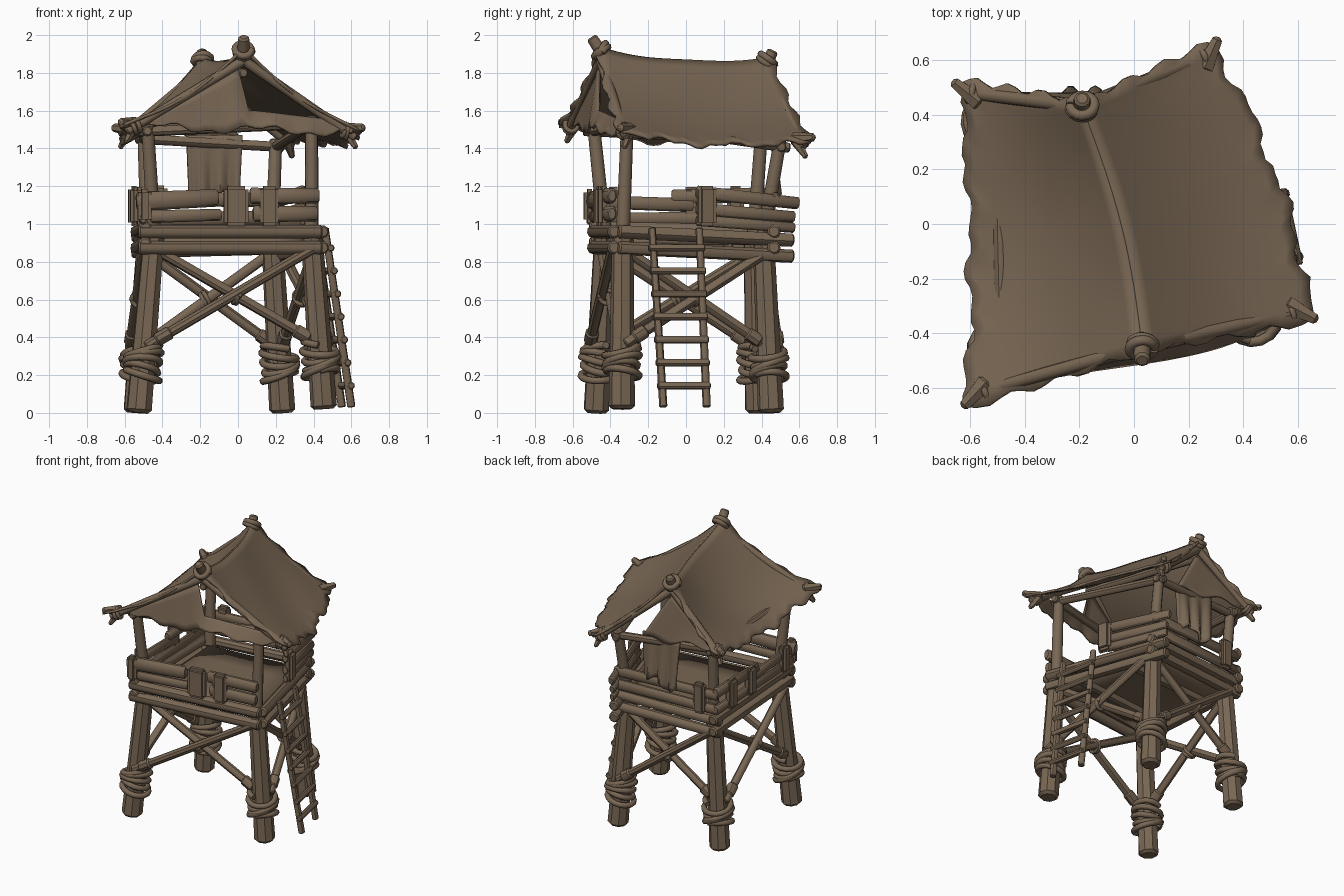
import bpy, bmesh, math, random
from mathutils import Vector, Matrix

random.seed(4)
V = Vector
if "Cube" in bpy.data.objects:
    bpy.data.objects.remove(bpy.data.objects["Cube"])

wood = bpy.data.materials.new("weathered_brown")
wood.use_nodes = True
COLOUR = (0.19, 0.135, 0.088, 1)
wood.diffuse_color = COLOUR
wood.node_tree.nodes["Principled BSDF"].inputs["Base Color"].default_value = COLOUR


def finish(name, bm, angle=40):
    bmesh.ops.recalc_face_normals(bm, faces=bm.faces)
    mesh = bpy.data.meshes.new(name)
    bm.to_mesh(mesh)
    bm.free()
    mesh.materials.append(wood)
    mesh.shade_smooth()
    mesh.set_sharp_from_angle(angle=math.radians(angle))
    ob = bpy.data.objects.new(name, mesh)
    bpy.context.collection.objects.link(ob)
    return ob


def pole(name, a, b, r, r2=None, sides=9, flat=1.0):
    """Log from a to b with chamfered ends; flat below 1 makes it plank-like."""
    a, b = V(a), V(b)
    d = b - a
    bm = bmesh.new()
    bmesh.ops.create_cone(bm, cap_ends=True, segments=sides, radius1=r,
                          radius2=r2 or r, depth=d.length)
    rims = [e for e in bm.edges if abs(e.verts[0].co.z - e.verts[1].co.z) < 1e-5]
    bmesh.ops.bevel(bm, geom=rims, offset=r * 0.25, segments=1, affect='EDGES')
    z = d.normalized()
    side = z.cross(V((0, 0, 1)))
    side = side.normalized() if side.length > 0.01 else V((1, 0, 0))
    turn = Matrix((side * flat, z.cross(side), z)).transposed().to_4x4()
    bm.transform(Matrix.Translation((a + b) / 2) @ turn)
    finish(name, bm)


def coil(name, centre, radius, thick, turns, height, axis=(0, 0, 1), tilt=0.03):
    """Loosely wound rope."""
    steps = 16
    frame = V(axis).to_track_quat('Z', 'Y')
    data = bpy.data.curves.new(name, 'CURVE')
    data.dimensions = '3D'
    data.bevel_depth, data.bevel_resolution = thick, 2
    data.use_fill_caps = True
    line = data.splines.new('POLY')
    line.points.add(turns * steps)
    for i, p in enumerate(line.points):
        ang = math.tau * i / steps
        rad = radius * (1 + 0.07 * math.sin(ang * 0.63 + turns))
        h = height * (i / (turns * steps) - 0.5) + tilt * math.sin(ang * 0.87 + 1)
        q = V(centre) + frame @ V((rad * math.cos(ang), rad * math.sin(ang), h))
        p.co = (*q, 1)
    data.materials.append(wood)
    curve = bpy.data.objects.new(name + "_path", data)
    bpy.context.collection.objects.link(curve)
    bpy.context.view_layer.update()
    mesh = bpy.data.meshes.new_from_object(
        curve.evaluated_get(bpy.context.evaluated_depsgraph_get()))
    bpy.data.objects.remove(curve)
    mesh.shade_smooth()
    bpy.context.collection.objects.link(bpy.data.objects.new(name, mesh))


def sheet(name, func, nu, nv, thick=0.016):
    """Cloth or deck from a function of u, v in 0..1."""
    bm = bmesh.new()
    g = [[bm.verts.new(func(i / nu, j / nv)) for j in range(nv + 1)] for i in range(nu + 1)]
    for i in range(nu):
        for j in range(nv):
            bm.faces.new((g[i][j], g[i + 1][j], g[i + 1][j + 1], g[i][j + 1]))
    ob = finish(name, bm, 50)
    mod = ob.modifiers.new("thickness", 'SOLIDIFY')
    mod.thickness, mod.offset = thick, 0


def plate(name, centre, along, width, height):
    """Upright rounded board set along a railing."""
    bm = bmesh.new()
    bmesh.ops.create_cube(bm, size=1)
    bmesh.ops.scale(bm, vec=(width, 0.06, height), verts=bm.verts)
    bmesh.ops.bevel(bm, geom=bm.edges[:], offset=0.018, segments=2, affect='EDGES')
    bm.transform(Matrix.Translation(centre) @ Matrix.Rotation(math.atan2(along.y, along.x), 4, 'Z'))
    finish(name, bm)


# Corners in order round the tower; names follow the model's own sides
NAMES = ["front_right", "front_left", "back_left", "back_right"]
FEET = [V((-0.525, -0.475, 0)), V((0.455, -0.34, 0.02)), V((0.235, 0.45, 0)), V((-0.54, 0.38, 0.0))]
TOPS = [V((-0.445, -0.43, 0.95)), V((0.39, -0.335, 0.95)), V((0.18, 0.41, 0.93)), V((-0.48, 0.36, 0.93))]
HEADS = [V((-0.48, -0.49, 1.53)), V((0.39, -0.31, 1.57)), V((0.2, 0.5, 1.45)), V((-0.5, 0.4, 1.49))]
EAVES = [V((-0.58, -0.62, 1.53)), V((0.61, -0.32, 1.5)), V((0.28, 0.62, 1.45)), V((-0.61, 0.48, 1.5))]
PEAKS = [V((0.03, -0.45, 1.9)), V((-0.19, 0.43, 1.85))]
SIDES = ["front", "left", "back", "right"]

# Legs, posts and rope windings
for n, foot, top, head in zip(NAMES, FEET, TOPS, HEADS):
    pole(n + "_leg", foot, top, 0.07, 0.057, sides=8)
    pole(n + "_post", top, head, 0.038, 0.034)
    up = (top - foot).normalized()
    coil(n + "_leg_rope", foot.lerp(top, 0.28), 0.088, 0.019, 5, 0.16, up)

# Four sides: beams, crossed braces, eave poles
OVERHANG = [(0.09, 0.05), (0.04, 0.15), (0.08, 0.08), (0.1, 0.08)]
for i, side in enumerate(SIDES):
    k = (i + 1) % 4
    a, b = TOPS[i], TOPS[k]
    along = (b - a).normalized()
    out = along.cross(V((0, 0, 1)))
    start, end = OVERHANG[i]
    drop = (0.0, 0.045, 0.02, -0.02)[i]
    for z in (0.96, 0.875):
        p, q = a + out * 0.05 - along * start, b + out * 0.05 + along * end
        pole(side + "_platform_beam", (p.x, p.y, z), (q.x, q.y, z - drop), 0.036)
    for s, t, off in ((i, k, 0.055), (k, i, 0.015)):
        low, high = FEET[s].lerp(TOPS[s], 0.37), TOPS[t] - V((0, 0, 0.08))
        low, high = low + out * off, high + out * off
        pole(side + "_brace", low, high, 0.028)
        pole(side + "_brace_sleeve", low.lerp(high, 0.06), low.lerp(high, 0.15), 0.037)
    coil(side + "_brace_rope", (low + high) / 2 + out * 0.02, 0.04, 0.012, 2, 0.03, high - low, 0.01)
    e, f = HEADS[i], HEADS[k]
    lower = V((0, 0, 0.04))
    pole(side + "_eave_pole", e.lerp(f, -0.06) - lower, f.lerp(e, -0.06) - lower, 0.027)

# Railings: side, start, end, height, radius, fall along the rail
RAILS = [(0, -0.12, 0.4, 1.13, 0.052, -0.02), (0, -0.03, 0.42, 1.045, 0.035, -0.01),
         (0, 0.6, 1.04, 1.15, 0.045, 0), (0, 0.62, 1.03, 1.055, 0.045, 0),
         (1, 0.5, 1.23, 1.14, 0.036, 0.06), (1, 0.5, 1.2, 1.06, 0.034, 0.045), (1, 0.5, 1.2, 1.0, 0.03, 0.04),
         (2, -0.1, 1.1, 1.13, 0.04, 0), (2, -0.06, 1.08, 1.03, 0.04, 0.01),
         (3, -0.1, 0.55, 1.15, 0.042, 0.01), (3, 0.4, 1.1, 1.11, 0.038, -0.02), (3, -0.1, 1.12, 1.03, 0.036, 0)]
for i, s, t, z, r, fall in RAILS:
    a, b = TOPS[i], TOPS[(i + 1) % 4]
    out = (b - a).normalized().cross(V((0, 0, 1))) * 0.06
    p, q = a.lerp(b, s) + out, a.lerp(b, t) + out
    pole(SIDES[i] + "_rail", (p.x, p.y, z + fall / 2), (q.x, q.y, z - fall / 2), r, r * 0.92, flat=0.65)

PLATES = [(0, 0.51, 0.13, 0.21), (0, 0.72, 0.1, 0.21), (0, -0.07, 0.07, 0.18),
          (1, 0.57, 0.1, 0.21), (2, 0.9, 0.09, 0.22),
          (3, 0.12, 0.09, 0.21), (3, 0.42, 0.09, 0.2), (3, 0.94, 0.08, 0.2)]
for i, t, w, h in PLATES:
    a, b = TOPS[i], TOPS[(i + 1) % 4]
    along = (b - a).normalized()
    c = a.lerp(b, t) + along.cross(V((0, 0, 1))) * 0.075
    plate(SIDES[i] + "_rail_board", V((c.x, c.y, 1.095)), along, w, h)


# Deck and joists
def deck(u, v):
    p = TOPS[0].lerp(TOPS[1], u).lerp(TOPS[3].lerp(TOPS[2], u), v)
    return V((p.x, p.y, 0.91))


sheet("floor_deck", deck, 4, 4, 0.04)
for t in (0.25, 0.75):
    drop = V((0, 0, 0.035))
    pole("floor_joist", deck(0, t) - drop, deck(1, t) - drop, 0.03)

# Ladder
front_rail = (V((0.6, -0.12, 0.03)), V((0.46, -0.18, 0.98)))
back_rail = (V((0.55, 0.11, 0.03)), V((0.41, 0.07, 0.98)))
for ends in (front_rail, back_rail):
    pole("ladder_rail", *ends, 0.022, 0.02)
for j in range(7):
    t = 0.12 + j * 0.128
    p, q = front_rail[0].lerp(front_rail[1], t), back_rail[0].lerp(back_rail[1], t)
    step = V((0.012, 0, 0))
    pole("ladder_rung", p.lerp(q, -0.1) + step, q.lerp(p, -0.1) + step, 0.02)

# Rafters, corner rags, ridge pole, peak stubs with rope rings
for i, e in enumerate(EAVES):
    peak = PEAKS[0] if i < 2 else PEAKS[1]
    drop = V((0, 0, 0.035))
    pole(NAMES[i] + "_rafter", peak - drop, e.lerp(peak, -0.02) - drop, 0.027, 0.024)
    coil(NAMES[i] + "_rafter_rope", e.lerp(peak, 0.06) - drop, 0.033, 0.013, 2, 0.04, peak - e, 0.01)
    tip = V((e.x, e.y, 0)).normalized()
    pole(NAMES[i] + "_eave_rag", e - tip * 0.06, e + tip * 0.07 + V((0, 0, 0.01)), 0.038, 0.02, 6)
    pole(NAMES[i] + "_rag_tail", e - tip * 0.05, e + tip * 0.02 - V((0, 0, 0.1)), 0.032, 0.014, 6)
sink = V((0, 0, 0.1))
pole("ridge_pole", PEAKS[0] - sink, PEAKS[1] - sink, 0.026)
for n, p, lean, h in (("front", PEAKS[0], V((0, -0.05, 0.06)), 0.05), ("back", PEAKS[1], V((0, 0.03, 0.06)), 0.03)):
    pole(n + "_peak_stub", p - lean * 0.8, p + lean + V((0, 0, h - 0.02)), 0.036, 0.03)
    coil(n + "_peak_rope", p + V((0, 0, 0.015)), 0.043, 0.019, 2, 0.035, lean, 0.012)


# Roof cloth: two sagging slopes with ragged hems
def slope(front, back, dip, bow, sag):
    def point(u, v):
        belly = math.sin(math.pi * v)
        ridge = PEAKS[0].lerp(PEAKS[1], v) + V((0.035, 0, -0.045)) * belly + V((0, 0, 0.02))
        eave = front.lerp(back, v * 1.05 - 0.025) + V((bow, 0, -sag)) * belly
        hem = 0.025 * math.sin(19 * v) + 0.018 * math.sin(47 * v + 1) + random.uniform(-0.012, 0.012)
        p = ridge.lerp(eave, u * (1.05 + (hem if u > 0.9 else 0)))
        p.z -= dip * math.sin(math.pi * u) + 0.006 * math.sin(9 * v + 5 * u) - 0.01
        if v < 0.01 or v > 0.99:
            away = 1 if v > 0.5 else -1
            p.y += away * (0.02 + 0.014 * math.sin(23 * u))
        return p
    return point


sheet("right_roof_cloth", slope(EAVES[0], EAVES[3], 0.055, 0.02, 0.07), 16, 36)
sheet("left_roof_cloth", slope(EAVES[1], EAVES[2], 0.045, 0.055, 0.045), 16, 36)


# Gable cloth: fills one half below the rafter, a ragged strip on the other
def front_gable(u, v):
    p = EAVES[0].lerp(EAVES[1], 0.03 + 0.94 * u)
    if u <= 0.5:
        top = EAVES[0].lerp(PEAKS[0], 0.05 + 1.8 * u) - V((0, 0, 0.06))
    else:
        top = p + V((0, 0, 0.09 - 0.1 * (u - 0.5)))
    fold = 0.02 * math.sin(13 * u) - 0.015 + 0.012 * math.sin(40 * u)
    return top.lerp(p + V((0, -0.055 * math.sin(math.pi * u * u), fold)), v)


def back_gable(u, v):
    corner = EAVES[3].lerp(PEAKS[1], 0.06)
    top = corner.lerp(PEAKS[1], u) - V((0, 0.01, 0.06))
    low = corner.lerp(V((0.02, 0.47, 1.45)), u) - V((0, 0, 0.02 + 0.02 * math.sin(12 * u)))
    return top.lerp(low, v)


sheet("front_gable_cloth", front_gable, 30, 6)
sheet("back_gable_cloth", back_gable, 16, 8)


# Curtain hanging from the back eave over the railing
def back_curtain(u, v):
    half = 0.15 - 0.02 * v
    y = 0.46 + 0.02 * math.sin(18 * u) * v + 0.02 * v
    return V((-0.125 + (u - 0.5) * 2 * half, y, 1.47 - 0.34 * v - 0.04 * v * math.sin(7 * u)))


sheet("back_curtain", back_curtain, 18, 10)
